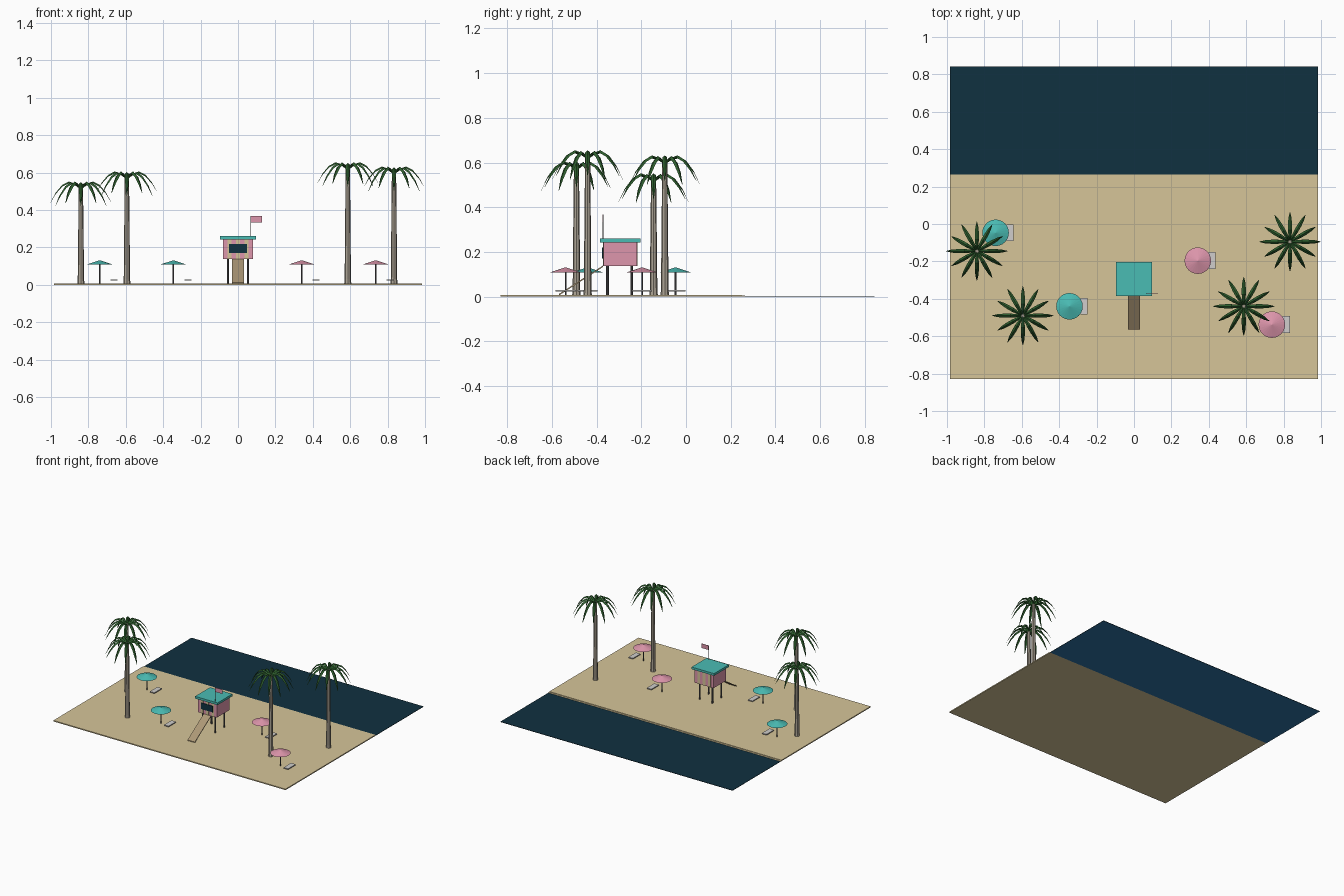
import bpy, bmesh, math
from mathutils import Vector, Matrix

if "Cube" in bpy.data.objects:
    bpy.data.objects.remove(bpy.data.objects["Cube"])


def mat(name, r, g, b):
    lin = [((c / 255 + 0.055) / 1.055) ** 2.4 if c > 10 else c / 255 / 12.92 for c in (r, g, b)]
    m = bpy.data.materials.new(name)
    m.diffuse_color = (*lin, 1)
    m.use_nodes = True
    m.node_tree.nodes["Principled BSDF"].inputs["Base Color"].default_value = m.diffuse_color
    return m


SAND = mat("sand", 214, 197, 153)
SEA = mat("dark_water", 16, 49, 64)
DEEP = mat("blue_water", 46, 115, 165)
TEAL = mat("teal", 74, 188, 180)
PINK = mat("pink", 222, 150, 172)
BARK = mat("bark", 172, 163, 148)
LEAF = mat("leaf_green", 46, 95, 46)
POST = mat("dark_post", 92, 90, 92)
PALE = mat("pale_grey", 208, 206, 204)
WOOD = mat("wood", 172, 152, 118)


def finish(name, bm, *mats, smooth=False):
    bmesh.ops.recalc_face_normals(bm, faces=bm.faces[:])
    me = bpy.data.meshes.new(name)
    bm.to_mesh(me)
    bm.free()
    for m in mats:
        me.materials.append(m)
    if smooth:
        me.shade_smooth()
    ob = bpy.data.objects.new(name, me)
    bpy.context.collection.objects.link(ob)
    return ob


def box(name, x, y, z, m):
    """Box from (min, max) pairs."""
    bm = bmesh.new()
    bmesh.ops.create_cube(bm, size=1)
    for v in bm.verts:
        v.co = Vector([(a[0] + a[1]) / 2 + c * (a[1] - a[0]) for a, c in zip((x, y, z), v.co)])
    return finish(name, bm, m)


def lathe(name, x, y, rings, sides, m, smooth=False):
    """Stack of (radius, z) rings around a vertical axis, capped at both ends."""
    bm = bmesh.new()
    loops = []
    for r, z in rings:
        loops.append([bm.verts.new((x + r * math.cos(math.tau * i / sides),
                                    y + r * math.sin(math.tau * i / sides), z))
                      for i in range(sides)])
    for a, b in zip(loops, loops[1:]):
        for i in range(sides):
            j = (i + 1) % sides
            bm.faces.new((a[i], a[j], b[j], b[i]))
    bm.faces.new(loops[0])
    bm.faces.new(loops[-1])
    return finish(name, bm, m, smooth=smooth)


# Beach and sea; the sea is blue underneath
GROUND = 0.008
box("beach", (-0.984, 0.984), (-0.83, 0.25), (0, GROUND), SAND)
box("shore_strip", (-0.984, 0.984), (0.25, 0.264), (0, 0.005), SAND)
sea = box("sea", (-0.984, 0.984), (0.264, 0.842), (0, 0.003), SEA)
sea.data.materials.append(DEEP)
for p in sea.data.polygons:
    if p.normal.z < -0.5:
        p.material_index = 1

# Frond profile: distance out, height relative to crown top, half width
FROND = [(0.0, -0.035, 0.005), (0.03, -0.012, 0.008), (0.065, 0.0, 0.011),
         (0.10, -0.018, 0.011), (0.135, -0.06, 0.008), (0.164, -0.115, 0.001)]


def palm(x, y, h):
    top = h - 0.03
    lathe("palm_trunk", x, y, [(0.019, GROUND), (0.017, 0.03), (0.0145, top * 0.5),
                               (0.0115, top)], 8, BARK)
    bm = bmesh.new()
    for k in range(12):
        rot = Matrix.Translation((x, y, h)) @ Matrix.Rotation(math.tau * k / 12, 4, 'Z')
        rows = []
        for d, z, w in FROND:
            if k % 2:                      # every other frond hangs steeper
                d, z = d * 0.96, z * 1.06 - d * 0.05
            rows.append([bm.verts.new(rot @ Vector((d, s * w, z - abs(s) * w * 0.9)))
                         for s in (-1, 0, 1)])
        for a, b in zip(rows, rows[1:]):
            for i in (0, 1):
                bm.faces.new((a[i], b[i], b[i + 1], a[i + 1]))
    finish("palm_fronds", bm, LEAF)


for spot in [(-0.84, -0.145, 0.552), (-0.594, -0.49, 0.606),
             (0.587, -0.44, 0.655), (0.834, -0.095, 0.632)]:
    palm(*spot)

# Parasols, each with a lounger on its right
for x, y, m in [(-0.74, -0.047, TEAL), (-0.345, -0.44, TEAL),
                (0.341, -0.196, PINK), (0.737, -0.538, PINK)]:
    lathe("parasol_pole", x, y, [(0.004, GROUND), (0.004, 0.115)], 8, POST)
    lathe("parasol_canopy", x, y, [(0.071, 0.108), (0.0015, 0.131)], 24, m)
    box("lounger", (x + 0.058, x + 0.096), (y - 0.045, y + 0.045), (0.022, 0.029), PALE)

# Lookout hut: legs, walls, roof
Y0, Y1 = -0.37, -0.22
for x in (-0.054, 0.054):
    for y in (-0.351, -0.243):
        lathe("hut_leg", x, y, [(0.006, GROUND), (0.006, 0.14)], 8, POST)
box("hut_walls", (-0.08, 0.08), (Y0, Y1), (0.138, 0.244), PINK)
box("hut_roof", (-0.095, 0.095), (-0.384, -0.204), (0.243, 0.26), TEAL)

# Pale wall stripes front and back, and the dark window
step = 0.16 / 7
for i in (1, 3, 5):
    x = -0.08 + i * step
    for y in (Y0, Y1):
        box("wall_stripe", (x, x + step), (y - 0.002, y + 0.002), (0.138, 0.243), SAND)
box("window", (-0.049, 0.047), (Y0 - 0.005, Y0), (0.171, 0.219), SEA)

# Ramp down to the sand
ramp = box("ramp", (-0.031, 0.031), (-0.567, -0.372), (0, 0.007), WOOD)
for v in ramp.data.vertices:
    v.co.z += 0.006 + (v.co.y + 0.567) / 0.195 * 0.126

# Flag
lathe("flag_pole", 0.068, -0.372, [(0.0025, 0.255), (0.0025, 0.367)], 6, POST)
box("flag", (0.07, 0.128), (-0.3735, -0.3705), (0.334, 0.367), PINK)
